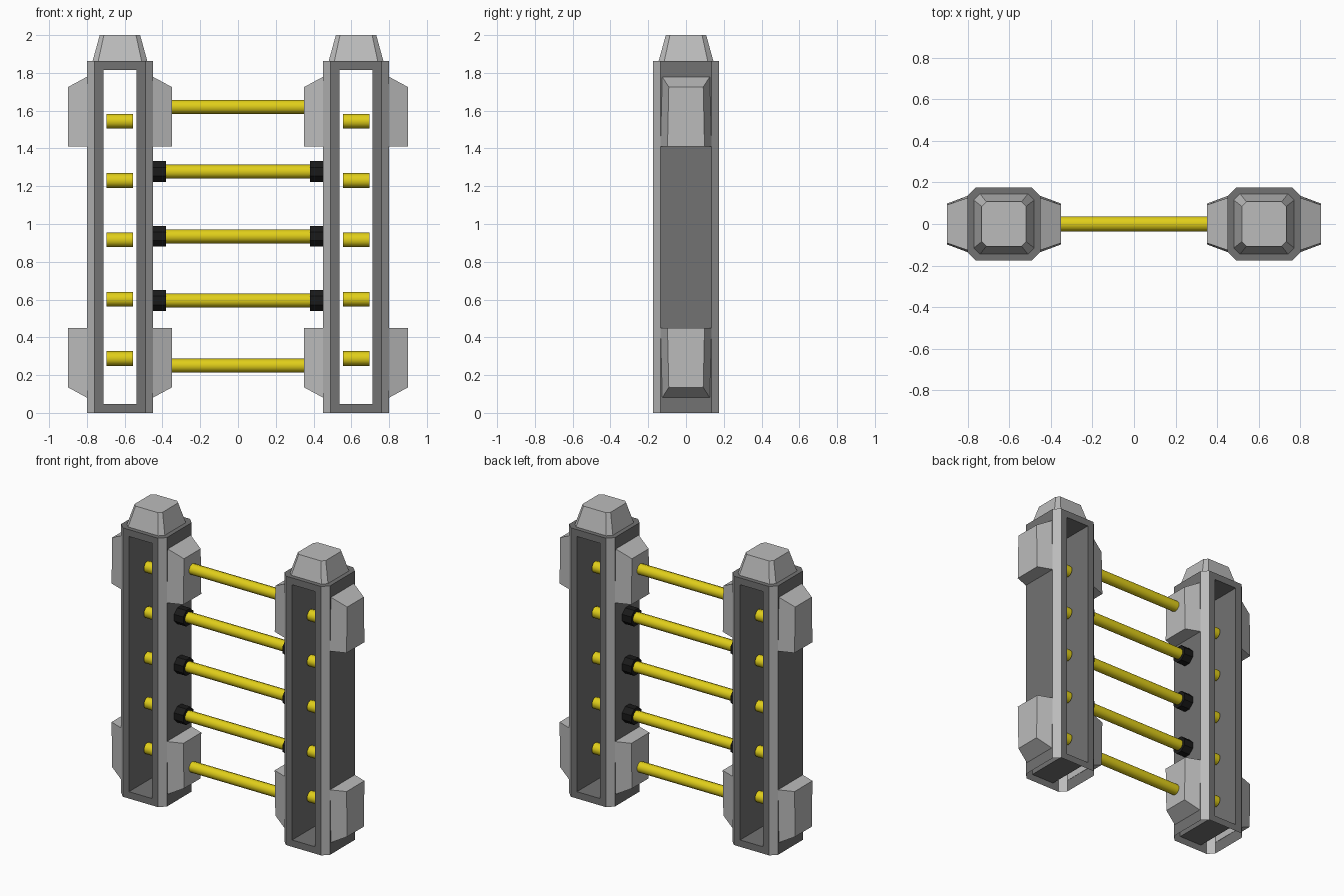
import bpy, bmesh, math
from mathutils import Matrix, Vector

if "Cube" in bpy.data.objects:
    bpy.data.objects.remove(bpy.data.objects["Cube"])


def material(name, rgb):
    m = bpy.data.materials.new(name)
    m.diffuse_color = (*rgb, 1)
    m.use_nodes = True
    m.node_tree.nodes["Principled BSDF"].inputs["Base Color"].default_value = m.diffuse_color
    return m


DARK = material("dark_grey", (0.17, 0.17, 0.17))
LIGHT = material("light_grey", (0.5, 0.5, 0.5))
YELLOW = material("yellow", (0.75, 0.62, 0.01))
BLACK = material("black", (0.01, 0.01, 0.01))


def finish(name, bm, mats, loc=(0, 0, 0), smooth=None):
    bmesh.ops.recalc_face_normals(bm, faces=bm.faces)
    me = bpy.data.meshes.new(name)
    bm.to_mesh(me)
    bm.free()
    for m in mats:
        me.materials.append(m)
    ob = bpy.data.objects.new(name, me)
    ob.location = loc
    bpy.context.collection.objects.link(ob)
    if smooth:
        bpy.ops.object.select_all(action='DESELECT')
        ob.select_set(True)
        bpy.context.view_layer.objects.active = ob
        bpy.ops.object.shade_smooth_by_angle(angle=math.radians(smooth))
    return ob


def rod(name, x0, x1, z, r, mat, sides, smooth=None):
    bm = bmesh.new()
    rot = Matrix.Rotation(math.pi / 2, 4, 'Y') @ Matrix.Rotation(math.pi / sides, 4, 'Z')
    bmesh.ops.create_cone(bm, cap_ends=True, segments=sides, radius1=r, radius2=r,
                          depth=abs(x1 - x0), matrix=rot)
    return finish(name, bm, [mat], ((x0 + x1) / 2, 0, z), smooth)


def octagon(half, c, z):
    h = half
    return [(h, c - h, z), (h, h - c, z), (h - c, h, z), (c - h, h, z),
            (-h, h - c, z), (-h, c - h, z), (c - h, -h, z), (h - c, -h, z)]


def loft(bottom, top):
    bm = bmesh.new()
    a = [bm.verts.new(p) for p in bottom]
    b = [bm.verts.new(p) for p in top]
    n = len(a)
    for i in range(n):
        j = (i + 1) % n
        bm.faces.new((a[i], a[j], b[j], b[i]))
    bm.faces.new(b)
    bm.faces.new(a[::-1])
    return bm


PX, HALF, TOP = 0.625, 0.175, 1.862


def pillar(x):
    # chamfered post, open underneath, with a slot front to back
    bm = loft(octagon(HALF, 0.04, 0), octagon(HALF, 0.04, TOP))
    bm.normal_update()
    for f in bm.faces:
        if abs(f.normal.x) > 0.5 and abs(f.normal.y) > 0.5:
            f.material_index = 1
    bmesh.ops.delete(bm, geom=[f for f in bm.faces if f.normal.z < -0.9], context='FACES_ONLY')
    slot = [f for f in bm.faces if abs(f.normal.y) > 0.9]
    bmesh.ops.inset_individual(bm, faces=slot, thickness=0.067)
    rims = list({e for f in slot for e in f.edges})
    bmesh.ops.delete(bm, geom=slot, context='FACES_ONLY')
    bmesh.ops.bridge_loops(bm, edges=rims)
    finish("pillar", bm, [DARK, LIGHT], (x, 0, 0))


def pad(x, d, flip):
    # tapered bumper on the pillar side; d is its outward direction
    def ring(out, half, tip, full):
        pts = [(out, -half, full), (out, half, full), (out, half * 0.93, tip), (out, -half * 0.93, tip)]
        if flip:
            pts = [(a, b, 1.86 - c) for a, b, c in pts]
        return [(x + d * a, b, c) for a, b, c in pts]
    bm = loft(ring(HALF - 0.005, 0.137, 1.782, 1.41), ring(0.275, 0.098, 1.725, 1.41))
    finish("lower_pad" if flip else "upper_pad", bm, [LIGHT])


for s in (-1, 1):
    x = s * PX
    pillar(x)
    # pillar cap
    finish("pillar_cap", loft(octagon(0.145, 0.03, TOP), octagon(0.107, 0.022, 2.0)), [LIGHT], (x, 0, 0))
    for d in (-1, 1):
        for flip in (False, True):
            pad(x, d, flip)
    # short bars across the slot
    for i in range(5):
        rod("slot_bar", x - 0.07, x + 0.07, 0.288 + i * 0.314, 0.039, YELLOW, 10, 40)
    # black sockets for the middle rungs
    for z in (0.595, 0.935, 1.277):
        rod("rung_socket", s * 0.452, s * 0.38, z, 0.06, BLACK, 8)

# long rungs between the pillars
for z, half in ((0.25, 0.36), (0.595, 0.4), (0.935, 0.4), (1.277, 0.4), (1.62, 0.36)):
    rod("rung", -half, half, z, 0.037, YELLOW, 10, 40)
